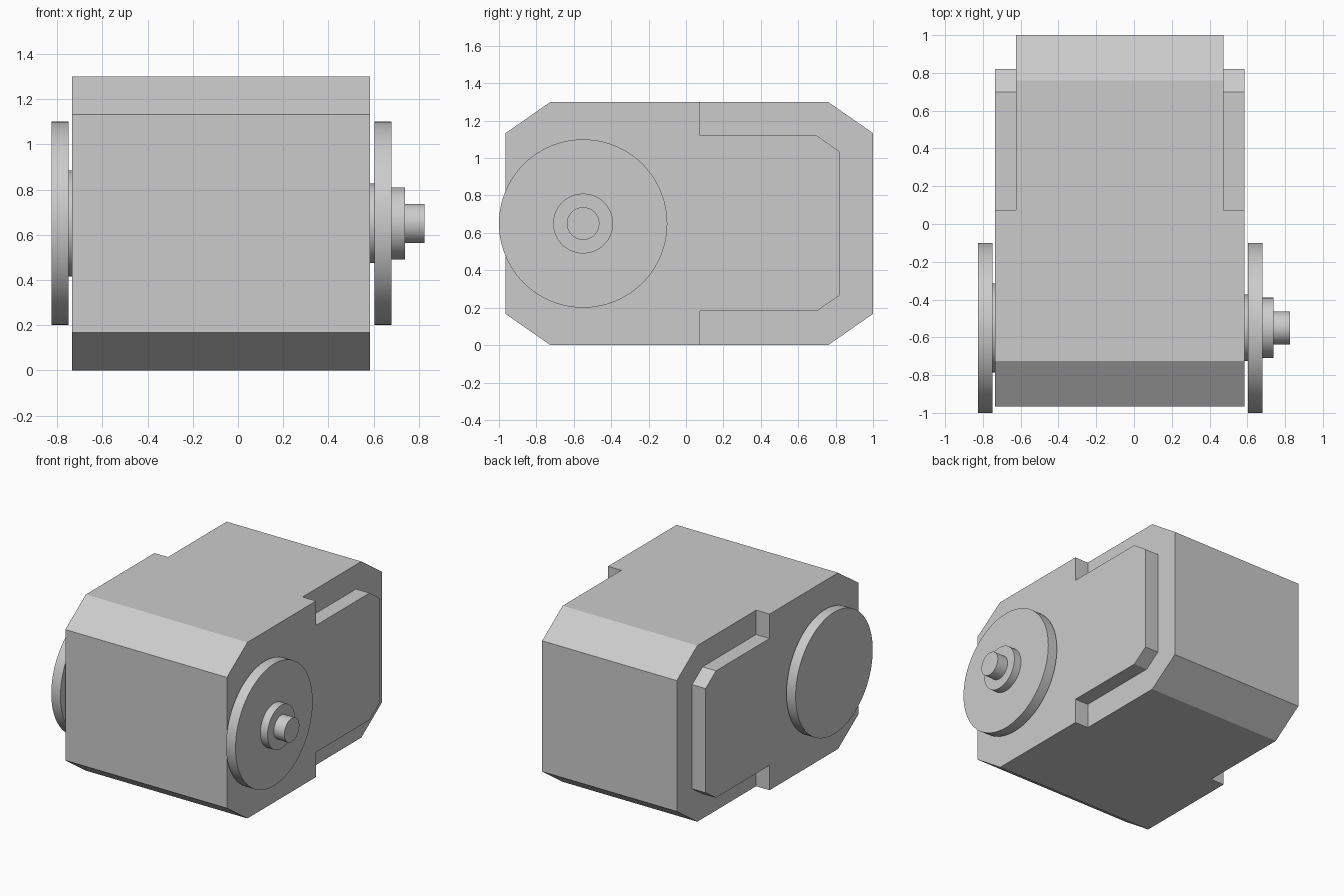
import bpy
import bmesh
import math

if "Cube" in bpy.data.objects:
    bpy.data.objects.remove(bpy.data.objects["Cube"], do_unlink=True)

grey = bpy.data.materials.new("neutral grey")
grey.use_nodes = True
colour = (0.6, 0.6, 0.6, 1)
grey.diffuse_color = colour
grey.node_tree.nodes["Principled BSDF"].inputs["Base Color"].default_value = colour

LEFT, RIGHT = 0.585, -0.735   # side faces of the body
STEP = 0.11                   # depth of the side recesses
AXLE_Y, AXLE_Z = -0.55, 0.65


def prism(name, outline, x0, x1):
    """Extrude a (y, z) outline along x."""
    bm = bmesh.new()
    face = bm.faces.new([bm.verts.new((x0, y, z)) for y, z in outline])
    ext = bmesh.ops.extrude_face_region(bm, geom=[face])
    moved = [v for v in ext["geom"] if isinstance(v, bmesh.types.BMVert)]
    bmesh.ops.translate(bm, verts=moved, vec=(x1 - x0, 0, 0))
    bmesh.ops.recalc_face_normals(bm, faces=bm.faces)
    mesh = bpy.data.meshes.new(name)
    bm.to_mesh(mesh)
    bm.free()
    mesh.materials.append(grey)
    obj = bpy.data.objects.new(name, mesh)
    bpy.context.collection.objects.link(obj)
    return obj


def disc(name, radius, x0, x1):
    """Cylinder on the axle line, running along x."""
    bpy.ops.mesh.primitive_cylinder_add(
        vertices=96, radius=radius, depth=abs(x1 - x0),
        location=((x0 + x1) / 2, AXLE_Y, AXLE_Z), rotation=(0, math.pi / 2, 0))
    obj = bpy.context.object
    obj.name = name
    obj.data.materials.append(grey)
    bpy.ops.object.shade_smooth_by_angle(angle=math.radians(40))


# Housing: chamfered block
body = prism("housing", [(-0.725, 0), (0.76, 0), (1, 0.167), (1, 1.133),
                         (0.76, 1.3), (-0.725, 1.3), (-0.965, 1.133),
                         (-0.965, 0.167)], RIGHT, LEFT)

# Recess around the raised rear panel on each side
recess = [(0.075, -0.1), (1.1, -0.1), (1.1, 1.4), (0.075, 1.4), (0.075, 1.12),
          (0.7, 1.12), (0.82, 1.035), (0.82, 0.265), (0.7, 0.183), (0.075, 0.183)]
cutters = [prism("recess_cutter", recess, LEFT - STEP, LEFT + 0.1),
           prism("recess_cutter", recess, RIGHT - 0.1, RIGHT + STEP)]
for cutter in cutters:
    cutter.hide_render = True
    mod = body.modifiers.new("recess", "BOOLEAN")
    mod.operation = "DIFFERENCE"
    mod.solver = "EXACT"
    mod.object = cutter
bpy.context.view_layer.update()
cut = bpy.data.meshes.new_from_object(
    body.evaluated_get(bpy.context.evaluated_depsgraph_get()))
body.modifiers.clear()
body.data = cut
for cutter in cutters:
    bpy.data.objects.remove(cutter, do_unlink=True)

# Left side: hub, flange, boss and shaft pin
disc("left_hub", 0.176, LEFT - 0.02, 0.61)
disc("left_flange", 0.45, 0.603, 0.68)
disc("left_boss", 0.16, 0.67, 0.738)
disc("left_shaft", 0.087, 0.73, 0.825)

# Right side: hub and plain flange
disc("right_hub", 0.235, RIGHT + 0.02, -0.76)
disc("right_flange", 0.45, -0.825, -0.75)
